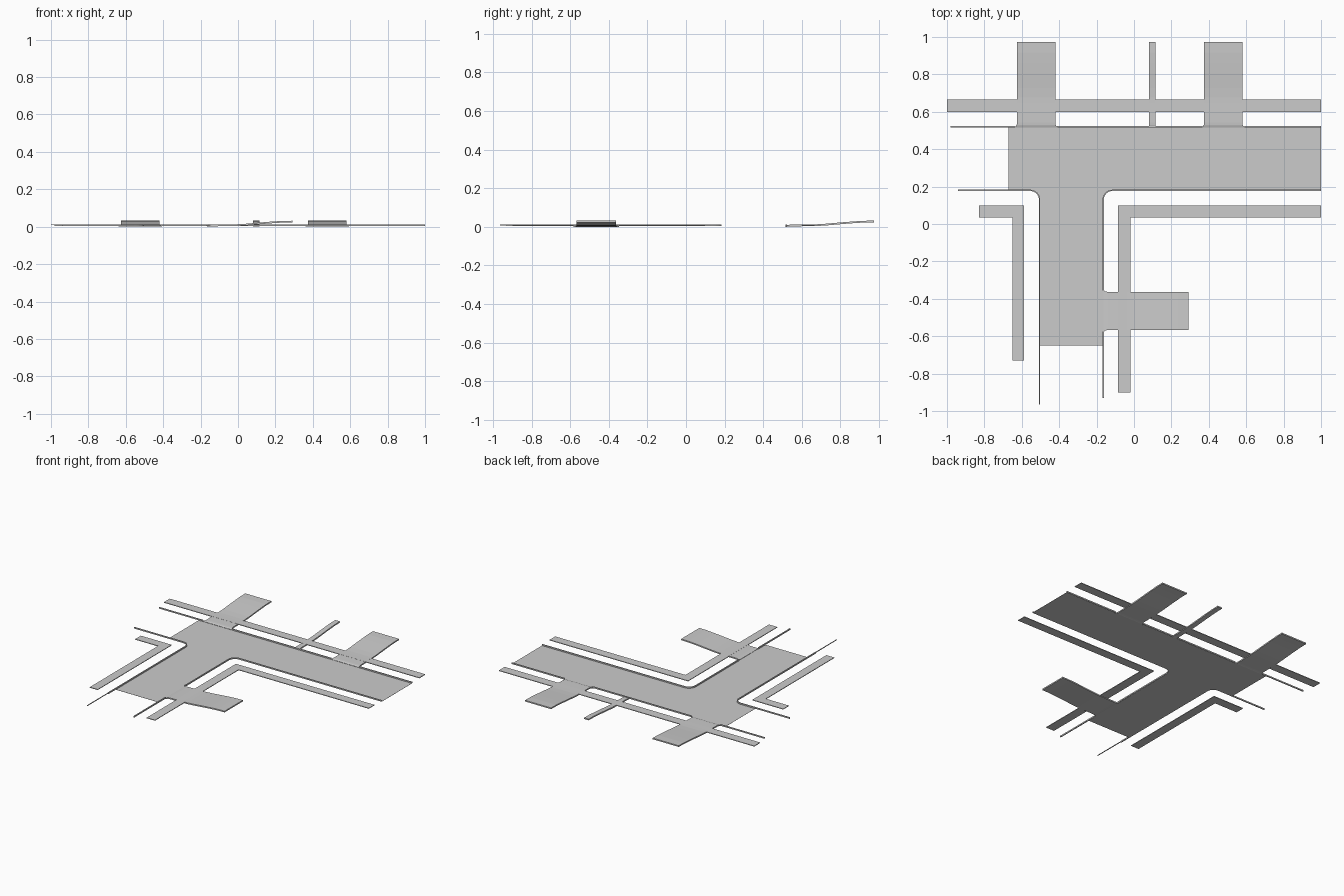
import bpy, bmesh
from math import cos, sin, pi
from mathutils import Vector

cube = bpy.data.objects.get("Cube")
if cube:
    bpy.data.objects.remove(cube)

concrete = bpy.data.materials.new("concrete_grey")
concrete.use_nodes = True
GREY = (0.6, 0.6, 0.6, 1)
concrete.diffuse_color = GREY
concrete.node_tree.nodes["Principled BSDF"].inputs["Base Color"].default_value = GREY


def finish(name, bm):
    bmesh.ops.recalc_face_normals(bm, faces=bm.faces)
    mesh = bpy.data.meshes.new(name)
    bm.to_mesh(mesh)
    bm.free()
    mesh.materials.append(concrete)
    obj = bpy.data.objects.new(name, mesh)
    bpy.context.collection.objects.link(obj)
    return obj


def slab(name, outline, low, high):
    """Flat outline raised from low to high."""
    bm = bmesh.new()
    face = bm.faces.new([bm.verts.new((x, y, low)) for x, y in outline])
    top = bmesh.ops.extrude_face_region(bm, geom=[face])["geom"]
    for v in top:
        if isinstance(v, bmesh.types.BMVert):
            v.co.z = high
    return finish(name, bm)


def arc(cx, cy, r, start, end, steps=8):
    return [(cx + r * cos(a), cy + r * sin(a))
            for a in (start + (end - start) * i / steps for i in range(steps + 1))]


def ribbon(name, path, width, low, high):
    """Constant-width strip that follows a path."""
    pts = [Vector(p) for p in path]
    left, right = [], []
    for i, p in enumerate(pts):
        d = (pts[min(i + 1, len(pts) - 1)] - pts[max(i - 1, 0)]).normalized()
        side = Vector((-d.y, d.x)) * width / 2
        left.append(tuple(p + side))
        right.append(tuple(p - side))
    return slab(name, left + right[::-1], low, high)


def ramp(name, origin, along, half, length, flare=0.015):
    """Sloping drive, flared where it meets the kerb."""
    origin, along = Vector(origin), Vector(along)
    across = Vector((-along.y, along.x))
    rows = [(0, flare, 0.006), (0.005, flare * 0.5, 0.008), (0.012, flare * 0.15, 0.010),
            (0.025, 0, 0.011), (0.16, 0, 0.013), (0.21, 0, 0.016), (0.29, 0, 0.023),
            (0.34, 0, 0.027), (0.40, 0, 0.031), (length, 0, 0.032)]
    bm = bmesh.new()
    rings = []
    for dist, extra, z in rows:
        ring = []
        for s, h in ((-1, z), (1, z), (1, z - 0.009), (-1, z - 0.009)):
            p = origin + along * dist + across * s * (half + extra)
            ring.append(bm.verts.new((p.x, p.y, max(h, 0))))
        rings.append(ring)
    for a, b in zip(rings, rings[1:]):
        for i in range(4):
            j = (i + 1) % 4
            bm.faces.new((a[i], a[j], b[j], b[i]))
    bm.faces.new(rings[0])
    bm.faces.new(rings[-1])
    finish(name, bm)


# Road surface: a T junction with rounded corners
left_corner = arc(-0.555, 0.13, 0.05, pi / 2, 0)
right_corner = arc(-0.115, 0.13, 0.05, pi, pi / 2)
road = [(-0.67, 0.52), (-0.67, 0.18)] + left_corner
road += [(-0.505, -0.65), (-0.165, -0.65)] + right_corner + [(1, 0.18), (1, 0.52)]
slab("road", road, 0.003, 0.004)

# Kerbs, broken where the drives cross
KERB = (0.007, 0.004, 0.013)
ribbon("left_kerb", [(-0.94, 0.18)] + left_corner + [(-0.505, -0.73)], *KERB)
ribbon("left_kerb_end", [(-0.505, -0.73), (-0.505, -0.965)], 0.005, 0.008, 0.012)
ribbon("right_kerb", [(-0.165, -0.355)] + right_corner + [(1, 0.18)], *KERB)
ribbon("right_kerb_end", [(-0.165, -0.575), (-0.165, -0.93)], *KERB)
for i, (a, b) in enumerate(((-0.98, -0.635), (-0.41, 0.365), (0.59, 1))):
    ribbon(f"back_kerb_{i + 1}", [(a, 0.52), (b, 0.52)], *KERB)

# Pavements
PAVING = (0.008, 0.0125)
slab("back_pavement", [(-1, 0.6), (1, 0.6), (1, 0.665), (-1, 0.665)], *PAVING)
slab("left_pavement", [(-0.83, 0.035), (-0.65, 0.035), (-0.65, -0.73), (-0.588, -0.73),
                       (-0.588, 0.098), (-0.83, 0.098)], *PAVING)
slab("right_pavement", [(-0.085, -0.9), (-0.02, -0.9), (-0.02, 0.035), (1, 0.035),
                        (1, 0.098), (-0.085, 0.098)], *PAVING)

# Drives and footpath climbing away from the road
ramp("back_left_drive", (0.477, 0.517), (0, 1), 0.102, 0.457)
ramp("back_right_drive", (-0.523, 0.517), (0, 1), 0.102, 0.457)
ramp("side_drive", (-0.165, -0.465), (1, 0), 0.102, 0.457)
ramp("footpath", (0.098, 0.517), (0, 1), 0.018, 0.457, 0)
